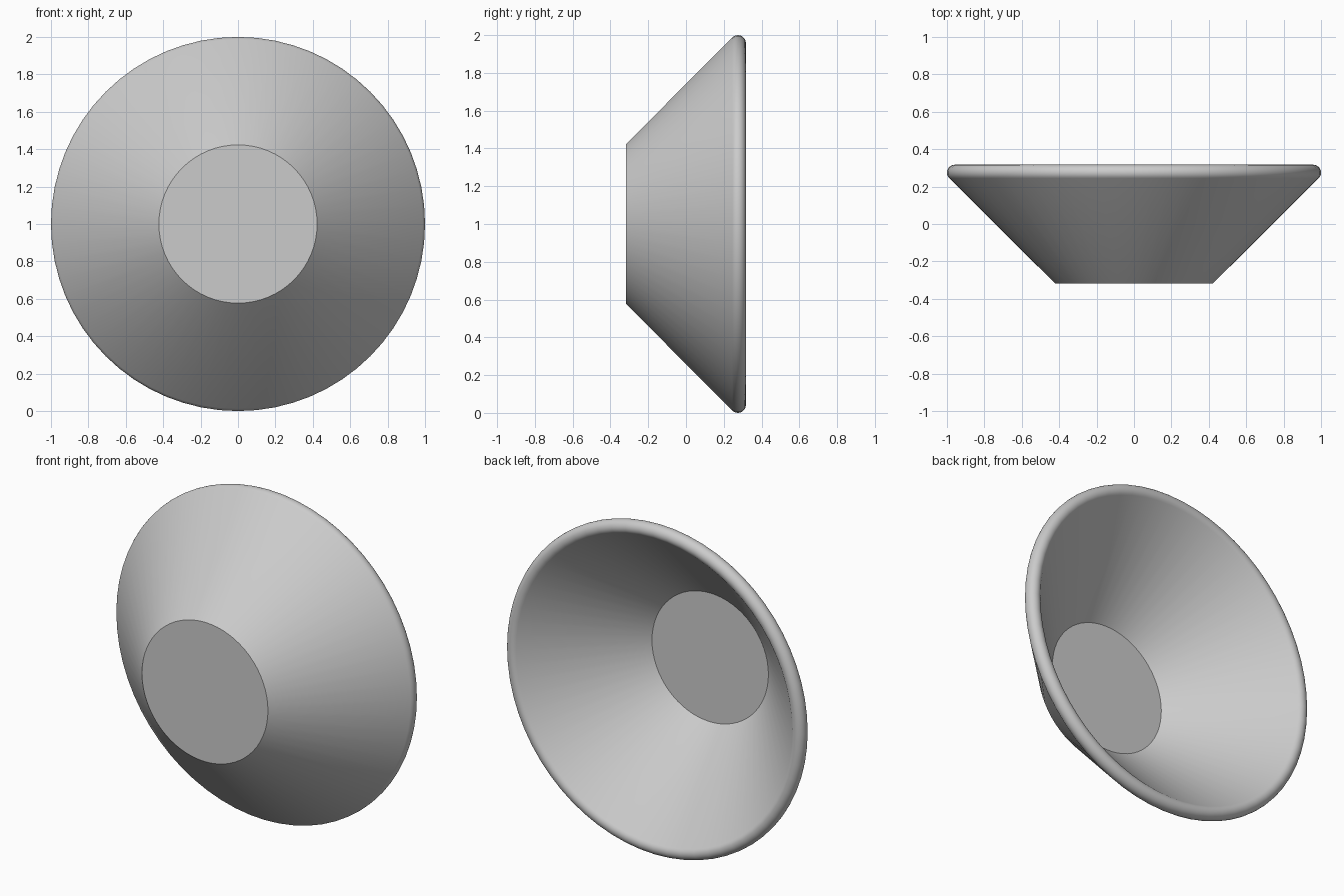
import bpy, bmesh
from math import pi, radians, sin, cos
from mathutils import Vector

cube = bpy.data.objects.get("Cube")
if cube:
    bpy.data.objects.remove(cube, do_unlink=True)

SIDES = 64
HALF_DEPTH = 0.317       # front and back of the dish along y
BASE_RADIUS = 0.423      # outer flat base
WALL = 0.085             # wall thickness
LIP = WALL / 2           # radius of the rounded rim

# Single plain material
grey = bpy.data.materials.new("light_grey")
grey.use_nodes = True
colour = (0.6, 0.6, 0.6, 1)
grey.diffuse_color = colour
grey.node_tree.nodes["Principled BSDF"].inputs["Base Color"].default_value = colour

# Profile as (radius, y): outer base, round lip, inner floor
lip_r, lip_y = 1 - LIP, HALF_DEPTH - LIP
profile = [(0, -HALF_DEPTH), (BASE_RADIUS, -HALF_DEPTH)]
for i in range(13):
    a = radians(-45 + 15 * i)
    profile.append((lip_r + LIP * cos(a), lip_y + LIP * sin(a)))
floor_y = -HALF_DEPTH + WALL
end_r, end_y = profile[-1]
profile += [(end_r - (end_y - floor_y), floor_y), (0, floor_y)]

# Spin the profile about the y axis
bm = bmesh.new()
verts = [bm.verts.new((r, y, 1)) for r, y in profile]
edges = [bm.edges.new(pair) for pair in zip(verts, verts[1:])]
bmesh.ops.spin(bm, geom=verts + edges, cent=Vector((0, 0, 1)), axis=Vector((0, 1, 0)),
               angle=2 * pi, steps=SIDES, use_merge=False)
bmesh.ops.remove_doubles(bm, verts=bm.verts, dist=0.0005)
bmesh.ops.recalc_face_normals(bm, faces=bm.faces)

mesh = bpy.data.meshes.new("dish")
bm.to_mesh(mesh)
bm.free()
mesh.materials.append(grey)
dish = bpy.data.objects.new("dish", mesh)
bpy.context.collection.objects.link(dish)

# Smooth wall and lip, crisp base edges
bpy.ops.object.select_all(action='DESELECT')
dish.select_set(True)
bpy.context.view_layer.objects.active = dish
bpy.ops.object.shade_smooth_by_angle(angle=radians(30))
